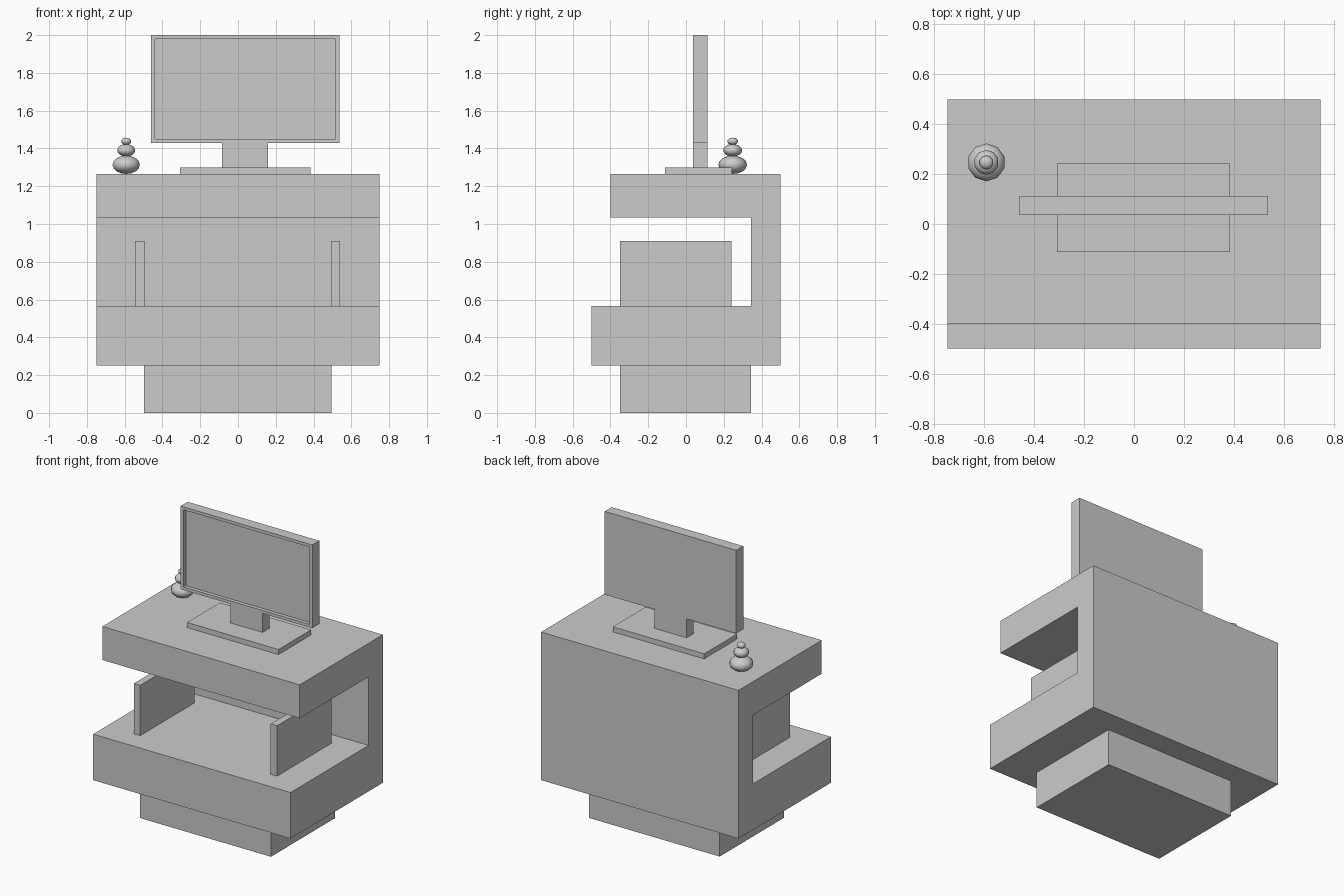
import bpy, bmesh, math
from mathutils import Matrix, Vector

old = bpy.data.objects.get("Cube")
if old:
    bpy.data.objects.remove(old, do_unlink=True)

grey = bpy.data.materials.new("plain grey")
grey.use_nodes = True
colour = (0.6, 0.6, 0.6, 1)
grey.diffuse_color = colour
grey.node_tree.nodes["Principled BSDF"].inputs["Base Color"].default_value = colour


def finish(name, bm):
    bmesh.ops.recalc_face_normals(bm, faces=bm.faces)
    mesh = bpy.data.meshes.new(name)
    bm.to_mesh(mesh)
    bm.free()
    mesh.materials.append(grey)
    obj = bpy.data.objects.new(name, mesh)
    bpy.context.collection.objects.link(obj)
    return obj


def box_mesh(x, y, z):
    bm = bmesh.new()
    size = Matrix.Diagonal((x[1] - x[0], y[1] - y[0], z[1] - z[0], 1))
    centre = Matrix.Translation((sum(x) / 2, sum(y) / 2, sum(z) / 2))
    bmesh.ops.create_cube(bm, size=1, matrix=centre @ size)
    return bm


def box(name, x, y, z):
    return finish(name, box_mesh(x, y, z))


# Desk body: C-shaped side profile extruded across the width
profile = [(-0.5, 0.25), (0.5, 0.25), (0.5, 1.265), (-0.4, 1.265),
           (-0.4, 1.035), (0.345, 1.035), (0.345, 0.565), (-0.5, 0.565)]
half_width = 0.748
bm = bmesh.new()
side = bm.faces.new([bm.verts.new((-half_width, y, z)) for y, z in profile])
grown = bmesh.ops.extrude_face_region(bm, geom=[side], use_keep_orig=True)
bmesh.ops.translate(bm, vec=(2 * half_width, 0, 0),
                    verts=[v for v in grown["geom"] if isinstance(v, bmesh.types.BMVert)])
finish("desk_body", bm)

# Plinth and the two upright dividers on the lower shelf
box("plinth", (-0.497, 0.495), (-0.35, 0.345), (0, 0.25))
for name, x in (("right_divider", -0.52), ("left_divider", 0.517)):
    box(name, (x - 0.024, x + 0.024), (-0.35, 0.24), (0.565, 0.91))

# Monitor stand
box("monitor_base", (-0.308, 0.385), (-0.112, 0.243), (1.265, 1.3))
box("monitor_neck", (-0.084, 0.16), (0.037, 0.113), (1.3, 1.43))

# Monitor with a recessed screen
bm = box_mesh((-0.46, 0.537), (0.037, 0.113), (1.43, 2))
bm.normal_update()
front = min(bm.faces, key=lambda f: f.calc_center_median().y)
bmesh.ops.inset_region(bm, faces=[front], thickness=0.029)
pushed = bmesh.ops.extrude_discrete_faces(bm, faces=[front])["faces"][0]
bmesh.ops.translate(bm, vec=(0, 0.025, 0), verts=pushed.verts)
# Bridge the recess walls between bezel edge and screen
bmesh.ops.remove_doubles(bm, verts=bm.verts, dist=0.0001)
finish("monitor", bm)

# Ornament: three stacked flattened beads turned around an axis
bm = bmesh.new()
beads = [(0.076, 1.265, 1.362), (0.05, 1.357, 1.423), (0.028, 1.418, 1.457)]
rings = 8
for radius, low, high in beads:
    place = Matrix.Translation((-0.592, 0.247, (low + high) / 2))
    shape = Matrix.Diagonal((radius, radius, (high - low) / 2, 1))
    bmesh.ops.create_uvsphere(bm, u_segments=10, v_segments=rings, radius=1,
                              matrix=place @ shape)
ornament = finish("bead_ornament", bm)
for face in ornament.data.polygons:
    face.use_smooth = True
